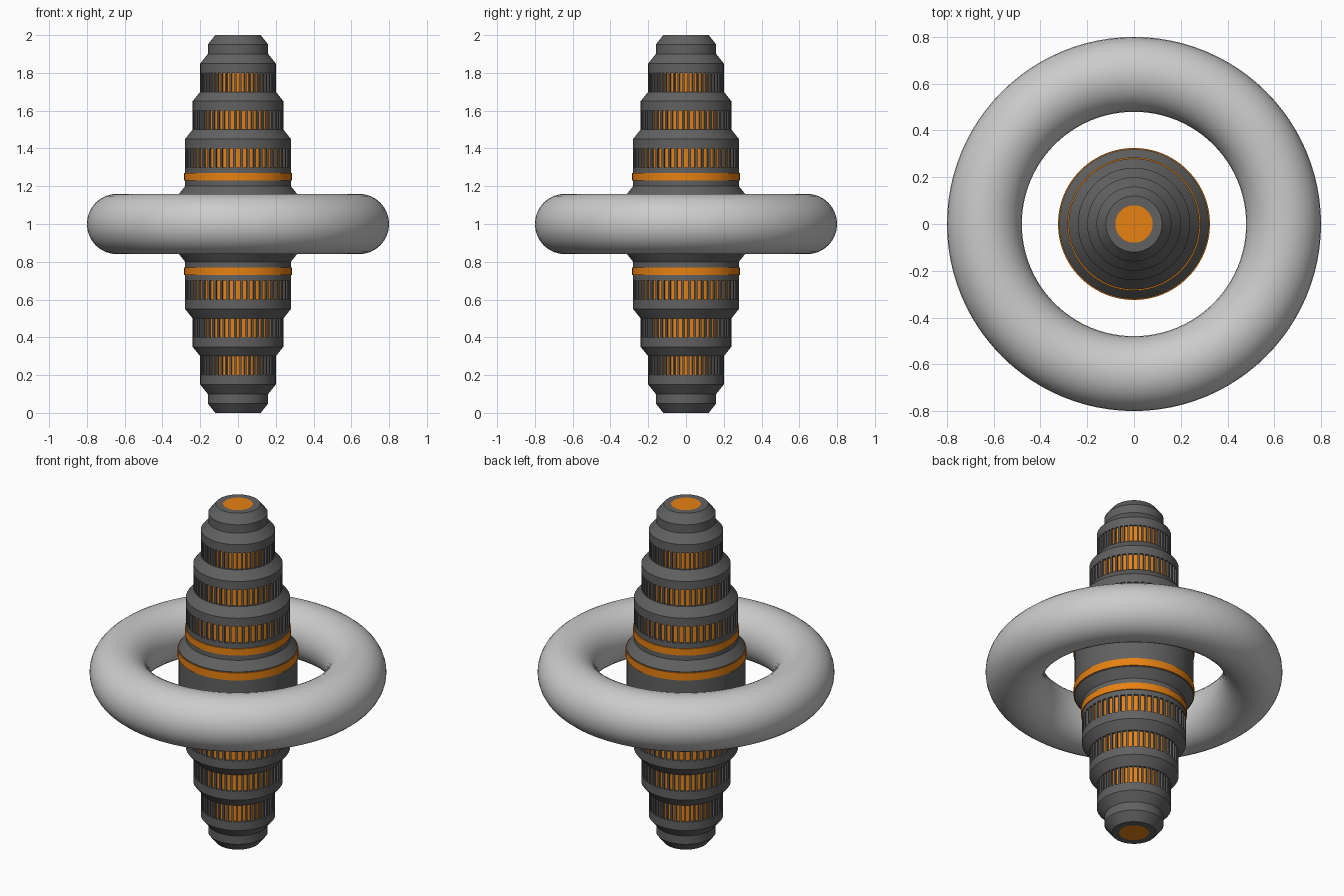
import bpy, bmesh, math
from mathutils import Matrix

if "Cube" in bpy.data.objects:
    bpy.data.objects.remove(bpy.data.objects["Cube"])

SEG = 96
BARS = 48


def material(name, rgb):
    m = bpy.data.materials.new(name)
    m.diffuse_color = (*rgb, 1.0)
    m.use_nodes = True
    m.node_tree.nodes["Principled BSDF"].inputs["Base Color"].default_value = m.diffuse_color
    return m


DARK = material("dark grey", (0.12, 0.12, 0.12))
ORANGE = material("orange", (0.8, 0.22, 0.006))
LIGHT = material("light grey", (0.6, 0.6, 0.6))


def finish(name, bm, mats, smooth=True):
    bmesh.ops.recalc_face_normals(bm, faces=bm.faces)
    me = bpy.data.meshes.new(name)
    bm.to_mesh(me)
    bm.free()
    for m in mats:
        me.materials.append(m)
    ob = bpy.data.objects.new(name, me)
    bpy.context.collection.objects.link(ob)
    if smooth:
        bpy.ops.object.select_all(action='DESELECT')
        ob.select_set(True)
        bpy.context.view_layer.objects.active = ob
        bpy.ops.object.shade_smooth_by_angle(angle=math.radians(25))
    return ob


def lathe(name, profile, mats, closed=False, rule=None):
    """Spin (radius, z) points around the z axis."""
    bm = bmesh.new()
    rings = []
    for r, z in profile:
        if r == 0:
            rings.append([bm.verts.new((0, 0, z))] * SEG)
        else:
            rings.append([bm.verts.new((r * math.cos(2 * math.pi * i / SEG),
                                        r * math.sin(2 * math.pi * i / SEG), z))
                          for i in range(SEG)])
    n = len(rings)
    for k in range(n if closed else n - 1):
        a, b = rings[k], rings[(k + 1) % n]
        for i in range(SEG):
            j = (i + 1) % SEG
            quad = list(dict.fromkeys((a[i], a[j], b[j], b[i])))
            f = bm.faces.new(quad)
            if rule:
                f.material_index = rule(f)
    return finish(name, bm, mats)


# Stepped spindle: upper half as (radius, height above the middle), then mirrored
DEPTH = 0.012
grilles = [(0.20, 0.70), (0.24, 0.50), (0.28, 0.30)]    # radius, lower edge
upper = [(0, 1.0), (0.08, 1.0), (0.12, 1.0), (0.16, 0.95), (0.16, 0.90)]
for r, low in grilles:
    upper += [(r, low + 0.15), (r, low + 0.10), (r - DEPTH, low + 0.10),
              (r - DEPTH, low), (r, low)]
upper += [(0.28, 0.20), (0.32, 0.15)]
profile = [(r, 1 + h) for r, h in upper] + [(r, 1 - h) for r, h in reversed(upper)]


def spindle_colour(f):
    c = f.calc_center_median()
    h = abs(c.z - 1)
    radius = math.hypot(c.x, c.y)
    if h > 0.999 and radius < 0.08:
        return 1                                        # end caps
    for r, low in grilles:
        if low + 0.01 < h < low + 0.09 and radius < r - DEPTH / 2:
            return 1                                    # glowing grille floors
    return 0


lathe("spindle", profile, [DARK, ORANGE], rule=spindle_colour)

# Vertical bars over the recessed grilles, and thin raised orange bands
for side, label in ((1, "upper"), (-1, "lower")):
    for n, (r, low) in enumerate(grilles):
        bm = bmesh.new()
        width = 2 * math.pi * r / BARS * 0.38
        for i in range(BARS):
            m = (Matrix.Rotation(2 * math.pi * (i + 0.5) / BARS, 4, 'Z')
                 @ Matrix.Translation((r - DEPTH / 2 - 0.001, 0, 1 + side * (low + 0.05)))
                 @ Matrix.Diagonal((DEPTH + 0.002, width, 0.10, 1)))
            bmesh.ops.create_cube(bm, size=1, matrix=m)
        finish(f"{label}_grille_bars_{n + 1}", bm, [DARK], smooth=False)
    for r, h, half, part in ((0.28, 0.25, 0.02, "neck_band"),
                             (0.32, 0.123, 0.022, "hub_band")):
        z = 1 + side * h
        lathe(f"{label}_{part}",
              [(r - 0.005, z - half), (r + 0.005, z - half),
               (r + 0.005, z + half), (r - 0.005, z + half)], [ORANGE], closed=True)

# Floating ring around the middle
lathe("outer_ring",
      [(0.64 + 0.16 * math.cos(2 * math.pi * k / 32),
        1 + 0.16 * math.sin(2 * math.pi * k / 32)) for k in range(32)],
      [LIGHT], closed=True)
